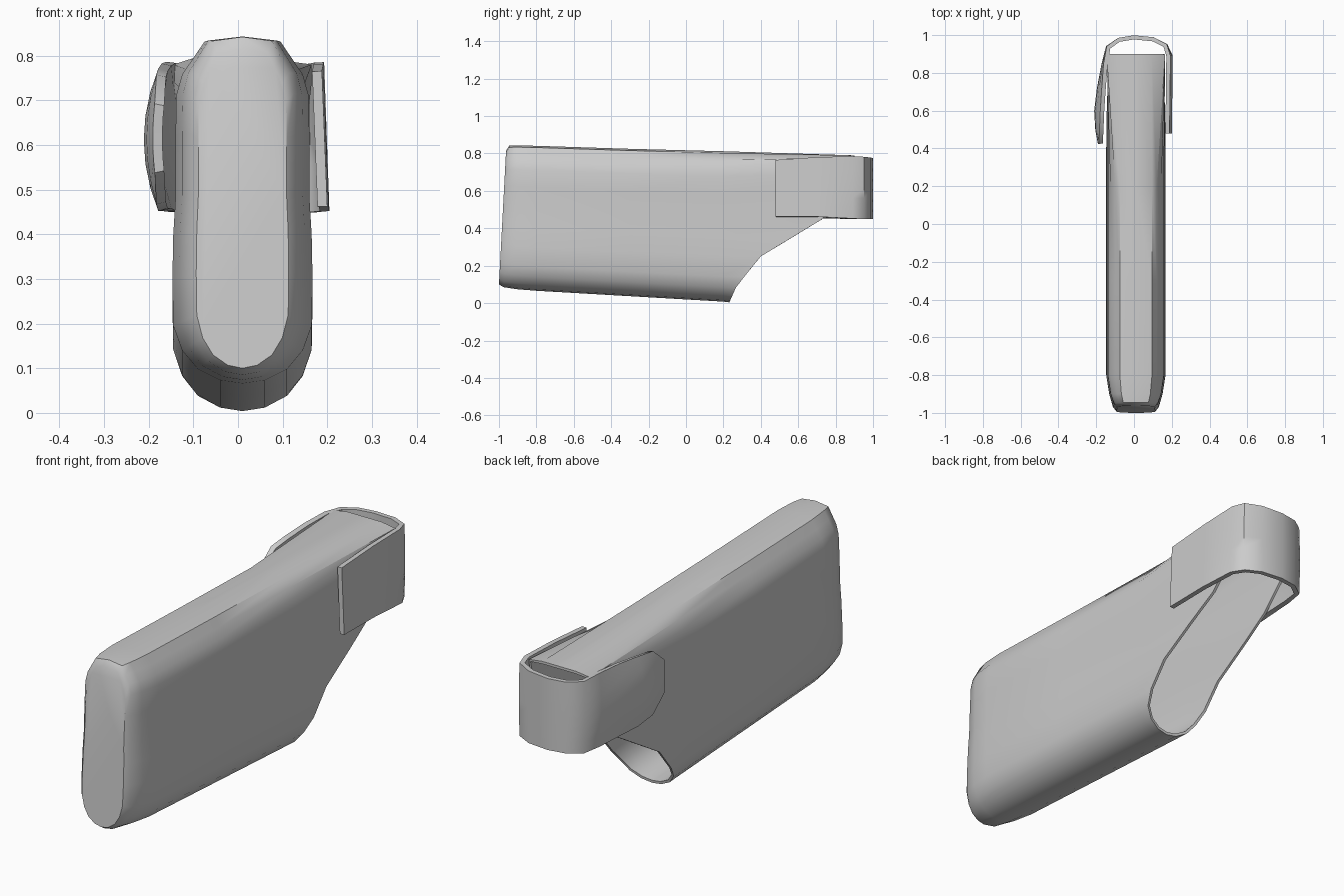
import bpy

if "Cube" in bpy.data.objects:
    bpy.data.objects.remove(bpy.data.objects["Cube"])


def lerp_table(table, t):
    for (a, fa), (b, fb) in zip(table, table[1:]):
        if t <= b:
            k = max(0, (t - a) / (b - a))
            return fa + (fb - fa) * k
    return table[-1][1]


def loft(name, rows, closed, cap, thickness, offset, angle):
    """Skin equal-length rows of points, then give the sheet a thickness."""
    n = len(rows[0])
    verts = [p for row in rows for p in row]
    faces = []
    for r in range(len(rows) - 1):
        for i in range(n if closed else n - 1):
            j = (i + 1) % n
            faces.append((r * n + i, r * n + j, (r + 1) * n + j, (r + 1) * n + i))
    if cap:
        faces.append(tuple(reversed(range(n))))
    mesh = bpy.data.meshes.new(name)
    mesh.from_pydata(verts, [], faces)
    obj = bpy.data.objects.new(name, mesh)
    bpy.context.collection.objects.link(obj)
    bpy.ops.object.select_all(action='DESELECT')
    bpy.context.view_layer.objects.active = obj
    obj.select_set(True)
    bpy.ops.object.mode_set(mode='EDIT')
    bpy.ops.mesh.select_all(action='SELECT')
    bpy.ops.mesh.normals_make_consistent(inside=False)
    bpy.ops.object.mode_set(mode='OBJECT')
    mod = obj.modifiers.new("thickness", 'SOLIDIFY')
    mod.thickness = thickness
    mod.offset = offset
    bpy.ops.object.modifier_apply(modifier=mod.name)
    bpy.ops.object.shade_smooth_by_angle(angle=angle)
    return obj


# Pouch cross-section: right half from the keel to the top, then mirrored
half = [(0, 0), (.05, .008), (.10, .035), (.135, .08), (.155, .14), (.157, .25),
        (.155, .36), (.15, .45), (.15, .6), (.148, .70), (.135, .75),
        (.11, .79), (.085, .83), (0, .84)]
section = half + [(-x, z) for x, z in half[-2:0:-1]]
CX = 0.01

# Stations: y at keel, y at top, width scale, bottom z, top z
stations = [(-1.0, -.962, .66, .10, .815), (-.975, -.945, .78, .085, .842),
            (-.90, -.90, .90, .074, .843), (-.80, -.80, 1, .066, .841),
            (-.30, -.30, 1, .037, .825), (.20, .20, 1, .008, .812)]
rows = []
for yb, yt, sx, zb, zt in stations:
    rows.append([(CX + x * sx, yb + (yt - yb) * z / .84, zb + (zt - zb) * z / .84)
                 for x, z in section])

# Slanted open mouth at the back, flattening to a wide lip at the top
mouth = [(0, .23), (.09, .27), (.25, .40), (.45, .73), (.60, .87), (.79, .90)]
lip = []
for x, z in section:
    if z > .72:
        x = x if abs(x) < .1 else (.155 if x > 0 else -.155)
    zz = .004 + .786 * min(1, z / .80)
    lip.append((CX + x, lerp_table(mouth, zz), zz))
rows.append(lip)
loft("holster_pouch", rows, True, True, .012, -1, .75)

# Strap wrapped round the back: x, y, bottom z, top z, outward bulge
path = [(.183, .48, .462, .765, 0), (.186, .70, .462, .78, 0), (.188, .89, .452, .785, 0),
        (.165, .945, .449, .782, .004), (.10, .978, .449, .778, 0), (0, .988, .449, .775, 0),
        (-.08, .975, .45, .775, 0), (-.135, .935, .45, .777, .004),
        (-.15, .85, .452, .785, .01), (-.16, .72, .455, .78, .025),
        (-.168, .60, .455, .768, .032), (-.172, .50, .47, .755, .022),
        (-.176, .425, .54, .69, .004)]
strap_rows = []
for x, y, zb, zt, bulge in path:
    row = []
    for i in range(7):
        w = i / 6
        b = bulge * (1 - (2 * w - 1) ** 2)
        lean = .012 * (.5 - w) if x > .17 else 0
        row.append((x + lean + (b if x > 0 else -b), y, zb + (zt - zb) * w))
    strap_rows.append(row)
loft("belt_strap", strap_rows, False, False, .022, 0, .75)
